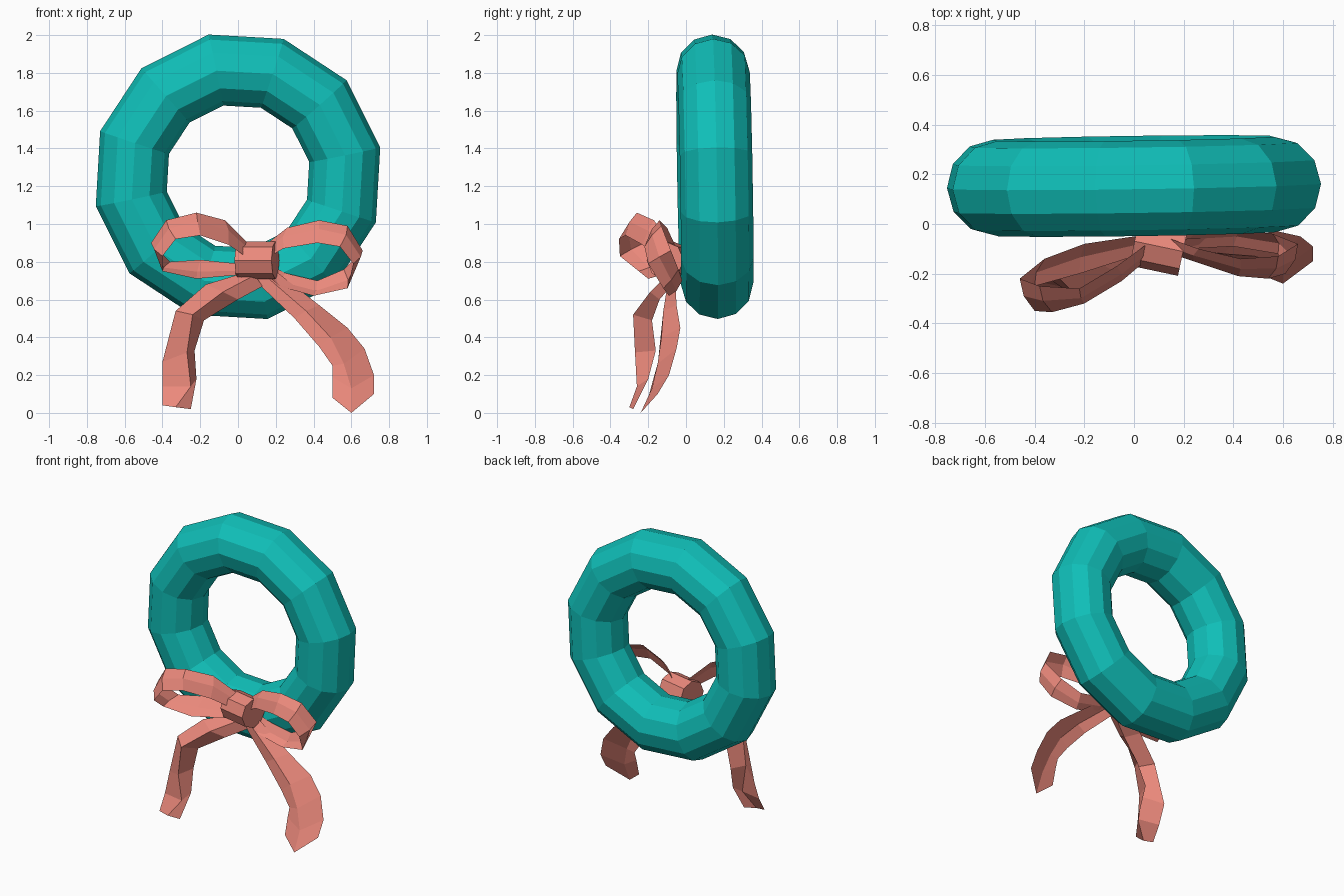
import bpy, bmesh
from math import radians
from mathutils import Matrix, Vector


def material(name, rgb):
    m = bpy.data.materials.new(name)
    m.diffuse_color = (*rgb, 1)
    return m


teal = material("teal", (0.005, 0.52, 0.48))
coral = material("coral", (0.83, 0.25, 0.2))


def ribbon(name, rows, closed=False):
    """Faceted cloth strip; each row lists points across the ribbon."""
    bm = bmesh.new()
    vs = [[bm.verts.new(p) for p in row] for row in rows]
    pairs = list(zip(vs, vs[1:]))
    if closed:
        pairs.append((vs[-1], vs[0]))
    for a, b in pairs:
        for i in range(len(a) - 1):
            bm.faces.new((a[i], a[i + 1], b[i + 1], b[i]))
    bmesh.ops.recalc_face_normals(bm, faces=bm.faces)
    me = bpy.data.meshes.new(name)
    bm.to_mesh(me)
    bm.free()
    ob = bpy.data.objects.new(name, me)
    me.materials.append(coral)
    bpy.context.collection.objects.link(ob)
    return ob


def loop_rows(edges):
    """Add a centre crease, pushed a little outward from the loop centre."""
    rows = [(Vector(b), Vector(f)) for b, f in edges]
    centre = sum((b + f for b, f in rows), Vector()) / (2 * len(rows))
    out = []
    for b, f in rows:
        mid = (b + f) / 2
        out.append((b, mid + (mid - centre).normalized() * 0.015, f))
    return out


# Wreath ring
bpy.ops.mesh.primitive_torus_add(major_segments=12, minor_segments=12,
                                 major_radius=0.577, minor_radius=0.192)
ring = bpy.context.object
ring.name = "wreath_ring"
ring.data.transform(Matrix.Rotation(radians(11.7), 4, 'Z'))
ring.rotation_euler = (radians(91), 0, radians(0.8))
ring.location = (0, 0.153, 1.25)
ring.data.materials.append(teal)

# Bow knot
bpy.ops.mesh.primitive_cylinder_add(vertices=8, radius=0.1, depth=0.2)
knot = bpy.context.object
knot.name = "bow_knot"
knot.rotation_euler = (radians(12), radians(90), 0)
knot.location = (0.1, -0.09, 0.808)
knot.data.materials.append(coral)

# Bow loops: (back edge, front edge) around each loop
ribbon("left_bow_loop", loop_rows([
    ((0.08, -0.06, 0.87), (0.08, -0.12, 0.80)),
    ((-0.07, -0.17, 1.02), (-0.05, -0.23, 0.89)),
    ((-0.22, -0.26, 1.06), (-0.20, -0.32, 0.94)),
    ((-0.38, -0.25, 1.02), (-0.33, -0.355, 0.92)),
    ((-0.46, -0.22, 0.90), (-0.40, -0.35, 0.83)),
    ((-0.36, -0.14, 0.80), (-0.40, -0.25, 0.75)),
    ((-0.20, -0.08, 0.81), (-0.22, -0.20, 0.71)),
    ((0.00, -0.05, 0.79), (0.00, -0.13, 0.73)),
    ((0.08, -0.06, 0.83), (0.08, -0.12, 0.77)),
]))
ribbon("right_bow_loop", loop_rows([
    ((0.12, -0.05, 0.87), (0.12, -0.11, 0.80)),
    ((0.26, -0.10, 0.98), (0.24, -0.15, 0.87)),
    ((0.43, -0.14, 1.02), (0.42, -0.21, 0.90)),
    ((0.58, -0.13, 0.99), (0.54, -0.22, 0.88)),
    ((0.66, -0.08, 0.86), (0.61, -0.20, 0.79)),
    ((0.56, -0.04, 0.76), (0.58, -0.12, 0.66)),
    ((0.42, -0.02, 0.70), (0.40, -0.09, 0.62)),
    ((0.25, -0.03, 0.74), (0.22, -0.10, 0.67)),
    ((0.12, -0.05, 0.81), (0.12, -0.11, 0.76)),
]))

# Hanging tails: (outer, crease, inner) down each tail
ribbon("left_tail", [
    ((0.06, -0.06, 0.75), (0.09, -0.10, 0.73), (0.13, -0.08, 0.67)),
    ((-0.17, -0.14, 0.68), (-0.08, -0.19, 0.64), (0.00, -0.14, 0.60)),
    ((-0.33, -0.19, 0.54), (-0.24, -0.28, 0.52), (-0.18, -0.18, 0.49)),
    ((-0.40, -0.18, 0.27), (-0.27, -0.27, 0.32), (-0.23, -0.16, 0.33)),
    ((-0.40, -0.23, 0.14), (-0.25, -0.26, 0.14), (-0.22, -0.20, 0.18)),
    ((-0.40, -0.29, 0.04), (-0.33, -0.30, 0.03), (-0.25, -0.28, 0.02)),
])
ribbon("right_tail", [
    ((0.20, -0.06, 0.75), (0.14, -0.09, 0.73), (0.08, -0.07, 0.71)),
    ((0.43, -0.05, 0.57), (0.36, -0.12, 0.54), (0.30, -0.12, 0.50)),
    ((0.58, -0.03, 0.45), (0.49, -0.13, 0.40), (0.43, -0.14, 0.35)),
    ((0.67, -0.05, 0.34), (0.56, -0.15, 0.26), (0.50, -0.15, 0.25)),
    ((0.72, -0.09, 0.20), (0.60, -0.18, 0.13), (0.50, -0.17, 0.19)),
    ((0.72, -0.15, 0.10), (0.60, -0.24, 0.00), (0.50, -0.20, 0.08)),
])
